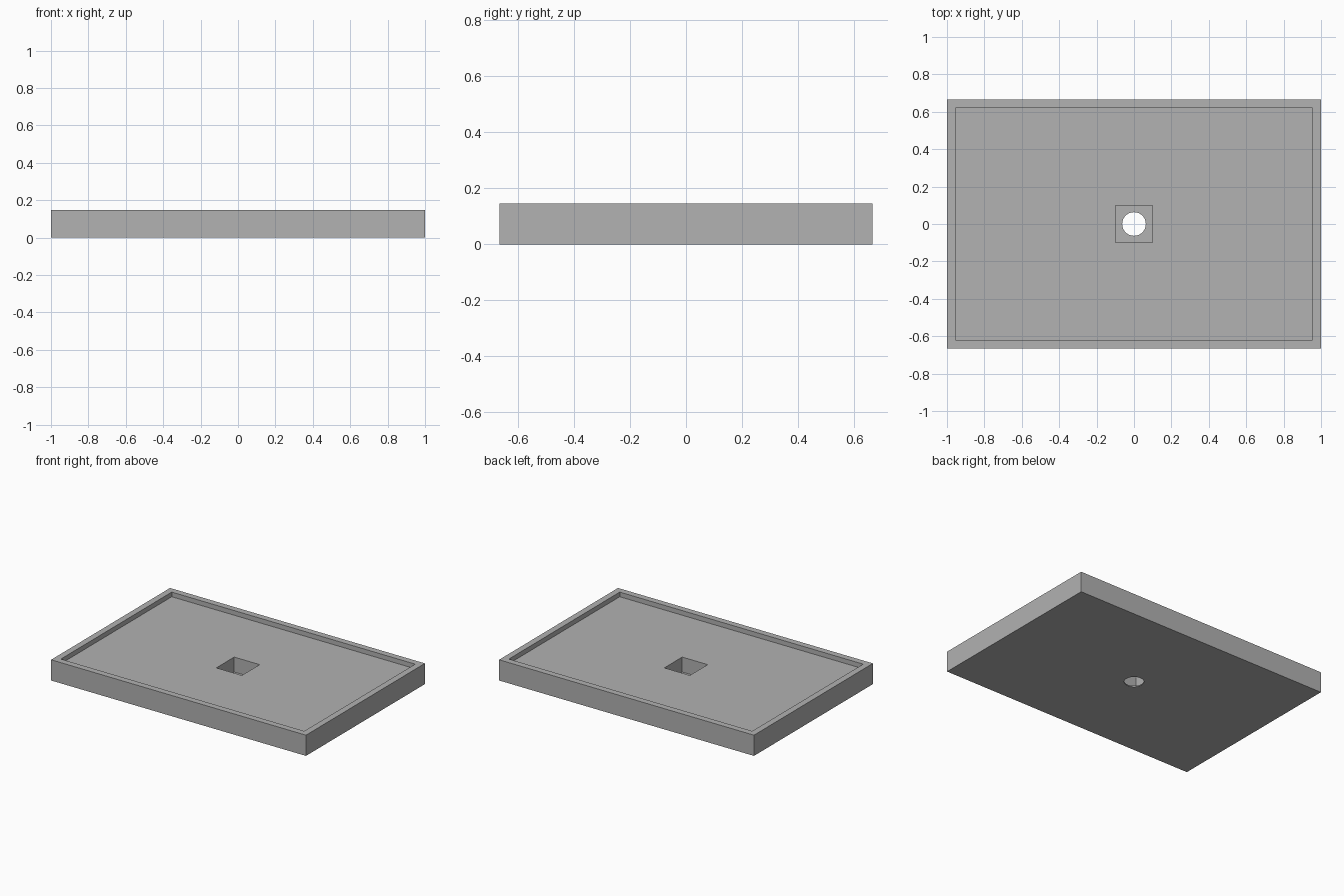
import bpy

default = bpy.data.objects.get("Cube")
if default:
    bpy.data.objects.remove(default, do_unlink=True)

WIDTH, DEPTH, HEIGHT = 2.0, 1.333, 0.147
RIM = 0.045
FLOOR = 0.114       # height of the recessed floor
POCKET_BASE = 0.008  # thin web left under the drain pocket
POCKET = 0.2
HOLE_RADIUS = 0.063
ABOVE = HEIGHT + 0.1

grey = bpy.data.materials.new("grey")
grey.use_nodes = True
colour = (0.445, 0.445, 0.445, 1)
grey.diffuse_color = colour
grey.node_tree.nodes["Principled BSDF"].inputs["Base Color"].default_value = colour


def box(name, width, depth, bottom, top):
    bpy.ops.mesh.primitive_cube_add(size=1, location=(0, 0, (bottom + top) / 2))
    obj = bpy.context.object
    obj.name = name
    obj.scale = (width, depth, top - bottom)
    bpy.ops.object.transform_apply(location=True, rotation=False, scale=True)
    obj.data.materials.append(grey)
    return obj


# Solid tray slab
tray = box("tray", WIDTH, DEPTH, 0, HEIGHT)

# Cutters: shallow recess, square drain pocket, round drain hole
recess = box("recess_cutter", WIDTH - 2 * RIM, DEPTH - 2 * RIM, FLOOR, ABOVE)
pocket = box("pocket_cutter", POCKET, POCKET, POCKET_BASE, ABOVE)
bpy.ops.mesh.primitive_cylinder_add(vertices=48, radius=HOLE_RADIUS, depth=1)
hole = bpy.context.object
hole.name = "hole_cutter"
hole.data.materials.append(grey)

for cutter in (recess, pocket, hole):
    cut = tray.modifiers.new(cutter.name, "BOOLEAN")
    cut.operation = "DIFFERENCE"
    cut.solver = "EXACT"
    cut.object = cutter
    bpy.ops.object.select_all(action="DESELECT")
    tray.select_set(True)
    bpy.context.view_layer.objects.active = tray
    bpy.ops.object.modifier_apply(modifier=cut.name)
    bpy.data.objects.remove(cutter, do_unlink=True)

# Smooth only the round hole wall
bpy.ops.object.shade_smooth_by_angle()
